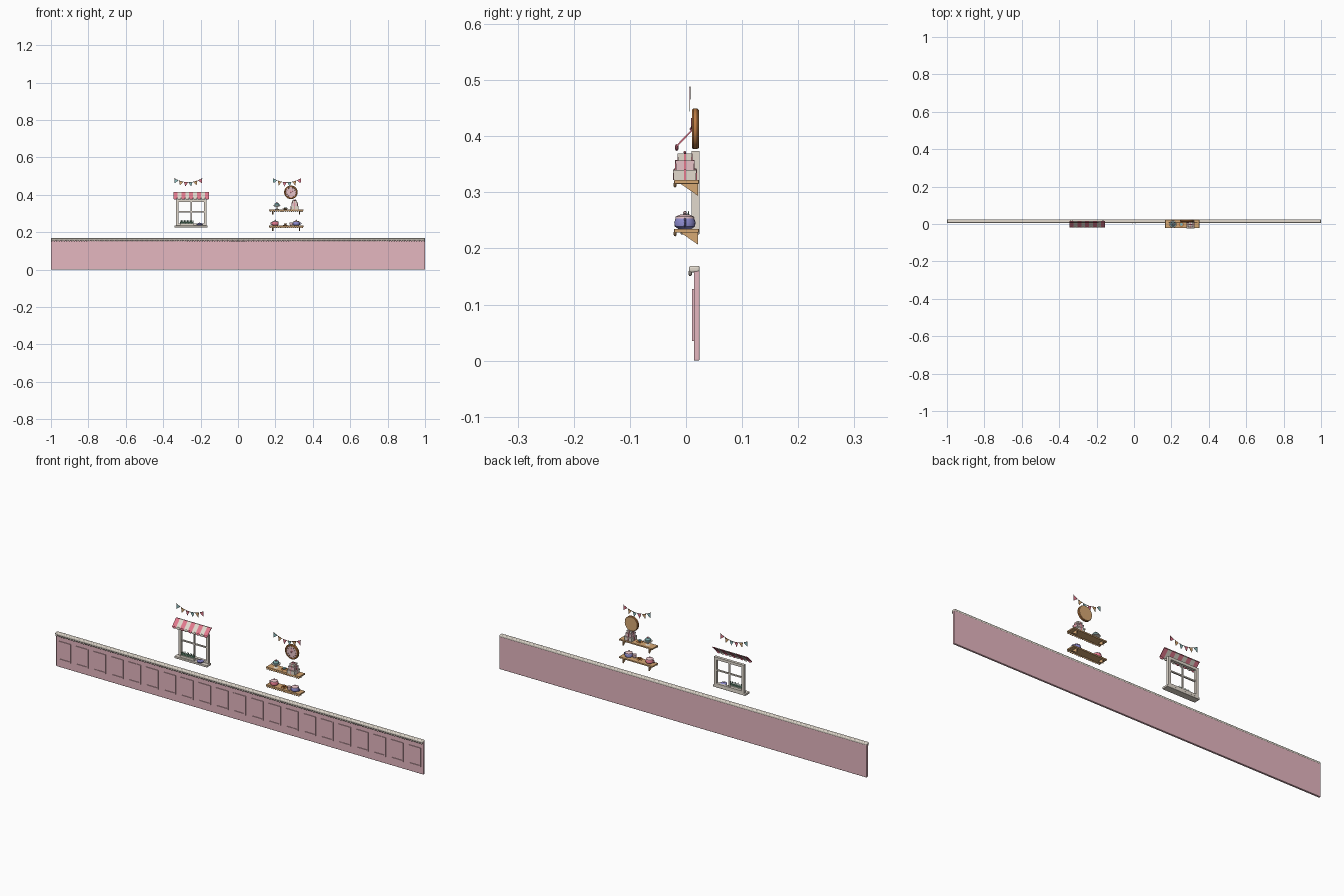
import bpy, bmesh, math
from mathutils import Matrix, Vector

if "Cube" in bpy.data.objects:
    bpy.data.objects.remove(bpy.data.objects["Cube"])


def mat(name, r, g, b):
    lin = [((c / 255 + 0.055) / 1.055) ** 2.4 for c in (r, g, b)]
    m = bpy.data.materials.new(name)
    m.diffuse_color = (*lin, 1)
    m.use_nodes = True
    m.node_tree.nodes["Principled BSDF"].inputs["Base Color"].default_value = m.diffuse_color
    return m


WALL = mat("dusty pink", 229, 183, 192)
CREAM = mat("cream", 226, 218, 206)
ROSE = mat("rose pink", 228, 122, 142)
WOOD = mat("tan wood", 214, 168, 116)
CARAMEL = mat("caramel wood", 188, 122, 66)
BROWN = mat("dark brown", 112, 72, 52)
TEAL = mat("soft teal", 140, 188, 190)
LAV = mat("lavender blue", 140, 138, 205)
GREEN = mat("leaf green", 120, 165, 140)
PALE = mat("pale pink", 238, 200, 205)


class Part:
    """Collects simple shapes into one named object."""

    def __init__(self, name, *mats):
        self.name, self.mats, self.bm = name, mats, bmesh.new()

    def paint(self, verts, i):
        for f in {f for v in verts for f in v.link_faces}:
            f.material_index = i

    def box(self, x0, x1, y0, y1, z0, z1, i=0):
        m = Matrix.Translation(((x0 + x1) / 2, (y0 + y1) / 2, (z0 + z1) / 2))
        m = m @ Matrix.Diagonal((x1 - x0, y1 - y0, z1 - z0, 1))
        self.paint(bmesh.ops.create_cube(self.bm, size=1, matrix=m)["verts"], i)

    def ball(self, x, y, z, rx, ry, rz, i=0, seg=10, rings=6):
        m = Matrix.Translation((x, y, z)) @ Matrix.Diagonal((rx, ry, rz, 1))
        self.paint(bmesh.ops.create_uvsphere(self.bm, u_segments=seg, v_segments=rings,
                                             radius=1, matrix=m)["verts"], i)

    def rod(self, a, b, r1, r2, i=0, seg=12):
        a, b = Vector(a), Vector(b)
        d = b - a
        m = Matrix.Translation((a + b) / 2) @ d.to_track_quat('Z', 'Y').to_matrix().to_4x4()
        self.paint(bmesh.ops.create_cone(self.bm, cap_ends=True, segments=seg, radius1=r1,
                                         radius2=r2, depth=d.length, matrix=m)["verts"], i)

    def prism(self, pts, step, i=0):
        vs = [self.bm.verts.new(p) for p in pts]
        f = self.bm.faces.new(vs)
        new = bmesh.ops.extrude_face_region(self.bm, geom=[f])["geom"]
        top = [g for g in new if isinstance(g, bmesh.types.BMVert)]
        bmesh.ops.translate(self.bm, verts=top, vec=step)
        self.paint(vs + top, i)

    def lathe(self, x, y, profile, i=0, seg=20):
        rings = [[self.bm.verts.new((x + r * math.cos(math.tau * k / seg),
                                     y + r * math.sin(math.tau * k / seg), z))
                  for k in range(seg)] for r, z in profile]
        for a, b in zip(rings, rings[1:]):
            for k in range(seg):
                n = (k + 1) % seg
                self.bm.faces.new((a[k], a[n], b[n], b[k]))
        self.bm.faces.new(rings[0][::-1])
        self.bm.faces.new(rings[-1])
        self.paint([v for r in rings for v in r], i)

    def done(self, smooth=True, bevel=0):
        bmesh.ops.recalc_face_normals(self.bm, faces=self.bm.faces)
        me = bpy.data.meshes.new(self.name)
        self.bm.to_mesh(me)
        self.bm.free()
        ob = bpy.data.objects.new(self.name, me)
        bpy.context.collection.objects.link(ob)
        for m in self.mats:
            me.materials.append(m)
        if bevel:
            b = ob.modifiers.new("bevel", 'BEVEL')
            b.width, b.segments = bevel, 3
        if smooth:
            bpy.ops.object.select_all(action='DESELECT')
            bpy.context.view_layer.objects.active = ob
            ob.select_set(True)
            bpy.ops.object.shade_smooth_by_angle()
        return ob


# Wainscot wall with framed panels
p = Part("wainscot_wall", WALL)
p.box(-1, 1, 0.014, 0.024, 0, 0.16)
p.done(bevel=0.002)
p = Part("panel_mouldings", WALL)
pitch = 2 / 21
for k in range(21):
    c = -1 + (k + 0.5) * pitch
    for s in (-1, 1):
        p.box(c + s * 0.031 - 0.003, c + s * 0.031 + 0.003, 0.011, 0.0145, 0.035, 0.128)
        p.box(c - 0.028, c + 0.028, 0.011, 0.0145, 0.0815 + s * 0.0435 - 0.003, 0.0815 + s * 0.0435 + 0.003)
p.done()

# Top rail with a beaded drip trim
p = Part("wall_rail", CREAM)
p.box(-1, 1, 0.005, 0.0245, 0.157, 0.169)
p.done(bevel=0.004)
p = Part("rail_beads", CREAM)
for k in range(150):
    p.ball(-1 + (k + 0.5) / 75, 0.0075, 0.156, 0.0055, 0.0035, 0.0055, seg=8)
p.done()

# Window: open frame, cross bars and sill
WX = -0.25
p = Part("window_frame", CREAM)
for s in (-1, 1):
    p.box(WX + s * 0.075 - 0.007, WX + s * 0.075 + 0.007, 0.01, 0.024, 0.232, 0.373)
p.box(WX - 0.082, WX + 0.082, 0.01, 0.024, 0.361, 0.374)
p.box(WX - 0.082, WX + 0.082, 0.01, 0.024, 0.234, 0.245)
p.box(WX - 0.003, WX + 0.003, 0.014, 0.021, 0.24, 0.365)
p.box(WX - 0.072, WX + 0.072, 0.014, 0.021, 0.306, 0.312)
p.done()
p = Part("window_sill", CREAM)
p.box(WX - 0.09, WX + 0.088, -0.01, 0.024, 0.225, 0.235)
p.done(bevel=0.002)

# Striped awning with a rolled lower edge
p = Part("awning", ROSE, CREAM)
w = 0.192 / 9
for k in range(9):
    x = WX - 0.096 + k * w
    p.prism([(x, 0.016, 0.414), (x, 0.016, 0.411), (x, 0.012, 0.410), (x, -0.018, 0.379),
             (x, -0.018, 0.383), (x, 0.012, 0.414)], (w, 0, 0), k % 2)
    p.ball(x + w / 2, -0.0165, 0.380, w / 2, 0.0035, 0.006, k % 2)
p.done()

# Planter with leaves and a small bowl on the sill
p = Part("sill_planter", CREAM, GREEN)
p.box(-0.311, -0.236, -0.005, 0.009, 0.235, 0.246)
for k in range(9):
    x = -0.306 + k * 0.008
    for s in (-1, 1):
        p.rod((x, 0.002, 0.245), (x + s * 0.004, 0.002 + s * 0.003, 0.263 + 0.004 * (k % 2)),
              0.004, 0.0006, 1, 6)
p.done()
p = Part("sill_bowl", LAV, CREAM)
p.lathe(-0.205, 0, [(0.008, 0.235), (0.015, 0.239), (0.016, 0.244), (0.009, 0.248)])
p.ball(-0.205, 0, 0.249, 0.003, 0.003, 0.003, 1)
p.done()

# Two bunting strings
for n, x0 in enumerate((-0.342, 0.186)):
    sag = lambda t: 0.488 - 0.022 * (1 - (2 * t - 1) ** 2)
    p = Part(f"bunting_{n + 1}", BROWN, TEAL, WOOD, ROSE)
    for k in range(12):
        a, b = k / 12, (k + 1) / 12
        p.rod((x0 + a * 0.152, 0.007, sag(a)), (x0 + b * 0.152, 0.007, sag(b)), 0.0008, 0.0008, 0, 6)
    for k in range(6):
        t = (k + 0.5) / 6
        a, b = t - 0.07, t + 0.07
        d = Vector((b - a, 0, (sag(b) - sag(a)) / 0.152)).normalized()
        c = Vector((x0 + t * 0.152, 0.0065, sag(t)))
        tip = c + Vector((d.z, 0, -d.x)) * 0.023
        p.prism([(x0 + a * 0.152, 0.0065, sag(a)), (x0 + b * 0.152, 0.0065, sag(b)), tip],
                (0, 0.001, 0), 1 + k % 3)
    p.done(smooth=False)

# Shelves with bead trim and triangular brackets
for n, z in (("lower", 0.235), ("upper", 0.322)):
    p = Part(n + "_shelf", WOOD)
    p.box(0.167, 0.349, -0.021, 0.023, z - 0.007, z)
    p.done(bevel=0.001)
    p = Part(n + "_shelf_trim", WOOD)
    for k in range(16):
        p.ball(0.173 + k * 0.0113, -0.0195, z - 0.0085, 0.0052, 0.003, 0.005)
    p.done()
    p = Part(n + "_shelf_brackets", WOOD)
    for x in (0.183, 0.325):
        p.prism([(x, -0.011, z - 0.006), (x, 0.021, z - 0.006), (x, 0.021, z - 0.028)],
                (0.006, 0, 0))
    p.done()

# Round wall clock
CX, CZ = 0.283, 0.413
p = Part("wall_clock", WOOD, CARAMEL, PALE, BROWN, ROSE)
p.rod((CX, 0.0235, CZ), (CX, 0.014, CZ), 0.034, 0.034, 0, 40)
N = 40
ring = [(0.0275, 0.0125), (0.029, 0.0105), (0.034, 0.0105), (0.0362, 0.013),
        (0.0362, 0.020), (0.034, 0.0225), (0.0275, 0.0225)]
rows = [[p.bm.verts.new((CX + r * math.cos(math.tau * k / N), y, CZ + r * math.sin(math.tau * k / N)))
         for r, y in ring] for k in range(N)]
for k in range(N):
    a, b = rows[k], rows[(k + 1) % N]
    for j in range(len(ring)):
        q = (j + 1) % len(ring)
        p.bm.faces.new((a[j], a[q], b[q], b[j])).material_index = 1
p.rod((CX, 0.015, CZ), (CX, 0.012, CZ), 0.029, 0.029, 2, 40)
for k in range(12):
    d = Vector((math.cos(k * math.pi / 6), 0, math.sin(k * math.pi / 6)))
    c = Vector((CX, 0.0118, CZ))
    p.rod(c + d * 0.021, c + d * 0.025, 0.0011, 0.0011, 3, 6)
p.rod((CX, 0.010, CZ), (CX, 0.010, CZ + 0.019), 0.0014, 0.0008, 4, 6)
p.rod((CX, 0.010, CZ), (CX + 0.012, 0.010, CZ + 0.006), 0.0016, 0.001, 4, 6)
p.ball(CX, 0.0095, CZ, 0.003, 0.003, 0.003, 4)
p.done()

# Stack of gift boxes with ribbons and a bow
p = Part("gift_boxes", CREAM, ROSE, PALE)
GX = 0.303
for z0, h, r, c in ((0.322, 0.018, 0.020, 0), (0.340, 0.017, 0.016, 2), (0.357, 0.012, 0.012, 0)):
    p.box(GX - r, GX + r, -0.002 - r, -0.002 + r, z0, z0 + h - 0.005, c)
    p.box(GX - r - .001, GX + r + .001, -0.003 - r, -0.001 + r, z0 + h - 0.006, z0 + h, c)
    p.box(GX - .002, GX + .002, -0.0035 - r, -0.0005 + r, z0, z0 + h + .0005, 1)
    p.box(GX - r - .0015, GX + r + .0015, -0.004, 0, z0, z0 + h + .0005, 1)
for s in (-1, 1):
    p.ball(GX + s * 0.004, -0.002, 0.371, 0.004, 0.0025, 0.0025, 1)
p.done()

# Cake stand with a small cake
p = Part("cake_stand", CREAM, TEAL, ROSE)
p.lathe(0.208, -0.001, [(0.011, 0.322), (0.003, 0.326), (0.003, 0.337), (0.02, 0.339), (0.02, 0.342)])
p.lathe(0.208, -0.001, [(0.013, 0.342), (0.014, 0.350), (0.008, 0.355)], 1)
p.ball(0.208, -0.001, 0.357, 0.004, 0.004, 0.004, 2)
p.done()


# Lidded pots with handles on the lower shelf
def pot(name, x, body, lid, s):
    p = Part(name, body, lid)
    p.lathe(x, -0.002, [(0.012, 0.235), (0.018, 0.239), (0.019, 0.247), (0.016, 0.254)])
    p.lathe(x, -0.002, [(0.017, 0.2535), (0.0165, 0.2565), (0.009, 0.260), (0.003, 0.261)], 1)
    p.ball(x, -0.002, 0.2635, 0.0035, 0.0035, 0.003, 1)
    pts = [(x + s * (0.016 + 0.009 * math.sin(t)), -0.002, 0.246 + 0.007 * math.cos(t))
           for t in [math.pi * k / 6 for k in range(7)]]
    for a, b in zip(pts, pts[1:]):
        p.rod(a, b, 0.0018, 0.0018, 0, 8)
    p.done()


pot("rose_pot", 0.199, ROSE, PALE, -1)
pot("lavender_pot", 0.312, LAV, PALE, 1)

# Small plates and cups between the larger pieces
for n, z in (("lower", 0.235), ("upper", 0.322)):
    p = Part(n + "_cup", CARAMEL, TEAL)
    p.lathe(0.253, -0.002, [(0.008, z), (0.014, z + 0.003), (0.014, z + 0.004)])
    p.lathe(0.253, -0.002, [(0.005, z + 0.004), (0.008, z + 0.008), (0.008, z + 0.011)], int(n == "upper"))
    p.done()
p = Part("pale_cup", PALE)
p.lathe(0.285, -0.008, [(0.006, 0.235), (0.009, 0.241), (0.009, 0.252), (0.007, 0.252)])
p.done()
